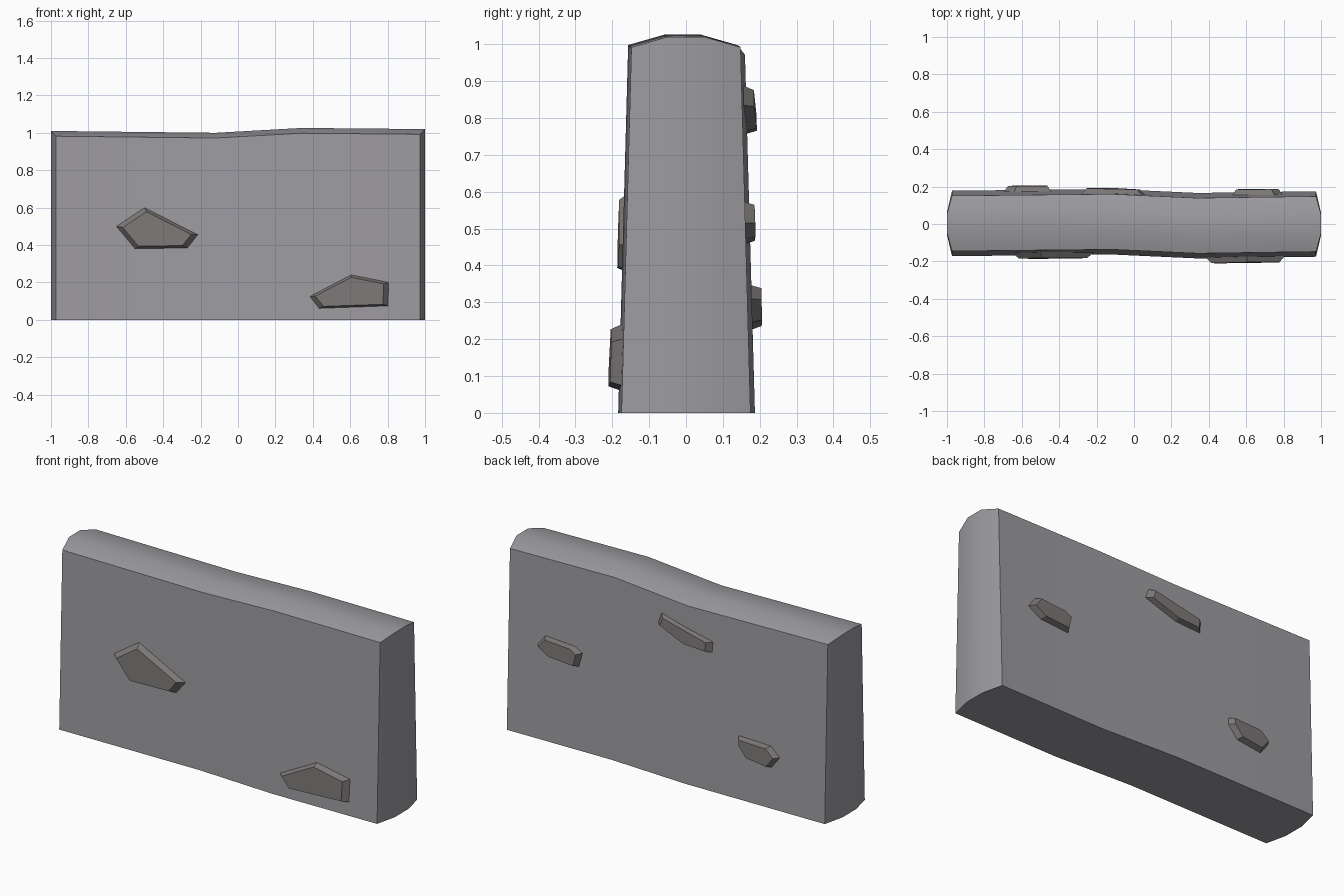
import bpy, bmesh, math

if "Cube" in bpy.data.objects:
    bpy.data.objects.remove(bpy.data.objects["Cube"])

def material(name, rgb):
    m = bpy.data.materials.new(name)
    m.diffuse_color = (*rgb, 1)
    m.use_nodes = True
    m.node_tree.nodes["Principled BSDF"].inputs["Base Color"].default_value = m.diffuse_color
    return m

WALL = material("grey plaster", (0.335, 0.328, 0.35))
STONE = material("dark stone", (0.21, 0.19, 0.19))

# Wall stations along x: (x, sideways shift, top height shift)
STATIONS = [(-1, 0.003, -0.010), (-0.12, 0.012, -0.020),
            (0.34, -0.009, 0.006), (1, 0.0, 0.0)]
# Section columns: (fraction of half width, top height, end inset)
COLUMNS = [(-1, 0.992, 0.027), (-0.34, 1.02, 0), (0.34, 1.02, 0), (1, 0.992, 0.027)]

def half_width(z):
    return 0.175 - 0.027 * z

def shift(x):
    for (x0, s0, _), (x1, s1, _) in zip(STATIONS, STATIONS[1:]):
        if x <= x1:
            return s0 + (s1 - s0) * (x - x0) / (x1 - x0)
    return 0

def finish(name, bm, mat):
    bmesh.ops.recalc_face_normals(bm, faces=bm.faces[:])
    me = bpy.data.meshes.new(name)
    bm.to_mesh(me)
    bm.free()
    me.materials.append(mat)
    ob = bpy.data.objects.new(name, me)
    bpy.context.collection.objects.link(ob)
    return ob

# Wall body: tapered, gently bent slab with crowned top and ends
bm = bmesh.new()
rings = []
for x, s, dz in STATIONS:
    low, high = [], []
    for f, top, inset in COLUMNS:
        px = math.copysign(abs(x) - inset, x) if abs(x) == 1 else x
        low.append(bm.verts.new((px, s + f * half_width(0), 0)))
        high.append(bm.verts.new((px, s + f * half_width(1), top + dz)))
    rings.append(low + high[::-1])
for a, b in zip(rings, rings[1:]):
    for i in range(8):
        j = (i + 1) % 8
        bm.faces.new((a[i], a[j], b[j], b[i]))
for r in (rings[0], rings[-1]):
    for i in range(3):
        bm.faces.new((r[i], r[i + 1], r[6 - i], r[7 - i]))
wall = finish("wall", bm, WALL)
bpy.context.view_layer.objects.active = wall
wall.select_set(True)
bpy.ops.object.shade_smooth_by_angle(angle=math.radians(35))

# Exposed stones: chamfered polygons following the wall face
def stone(name, side, outline, raise_by=0.03, shrink=0.84):
    bm = bmesh.new()
    cx = sum(p[0] for p in outline) / len(outline)
    cz = sum(p[1] for p in outline) / len(outline)

    def ring(scale, out):
        vs = []
        for x, z in outline:
            x, z = cx + (x - cx) * scale, cz + (z - cz) * scale
            vs.append(bm.verts.new((x, shift(x) + side * (half_width(z) + out), z)))
        return vs

    base, face = ring(1.03, -0.006), ring(shrink, raise_by)
    n = len(outline)
    for i in range(n):
        j = (i + 1) % n
        bm.faces.new((base[i], base[j], face[j], face[i]))
    bm.faces.new(face)
    bm.faces.new(base[::-1])
    finish(name, bm, STONE)

stone("front_stone_left", -1, [(-0.65, 0.50), (-0.50, 0.60), (-0.215, 0.455),
                               (-0.27, 0.385), (-0.55, 0.38)])
stone("front_stone_right", -1, [(0.385, 0.125), (0.605, 0.24), (0.805, 0.20),
                                (0.80, 0.075), (0.435, 0.062)], shrink=0.87)
stone("back_stone_top", 1, [(0.04, 0.888), (-0.28, 0.815), (-0.275, 0.757),
                            (-0.12, 0.765), (0.06, 0.835)], 0.027)
stone("back_stone_middle", 1, [(0.75, 0.573), (0.57, 0.56), (0.525, 0.535),
                               (0.545, 0.457), (0.72, 0.47), (0.795, 0.515)])
stone("back_stone_low", 1, [(-0.445, 0.347), (-0.64, 0.34), (-0.695, 0.29),
                            (-0.645, 0.225), (-0.50, 0.245), (-0.445, 0.31)])
